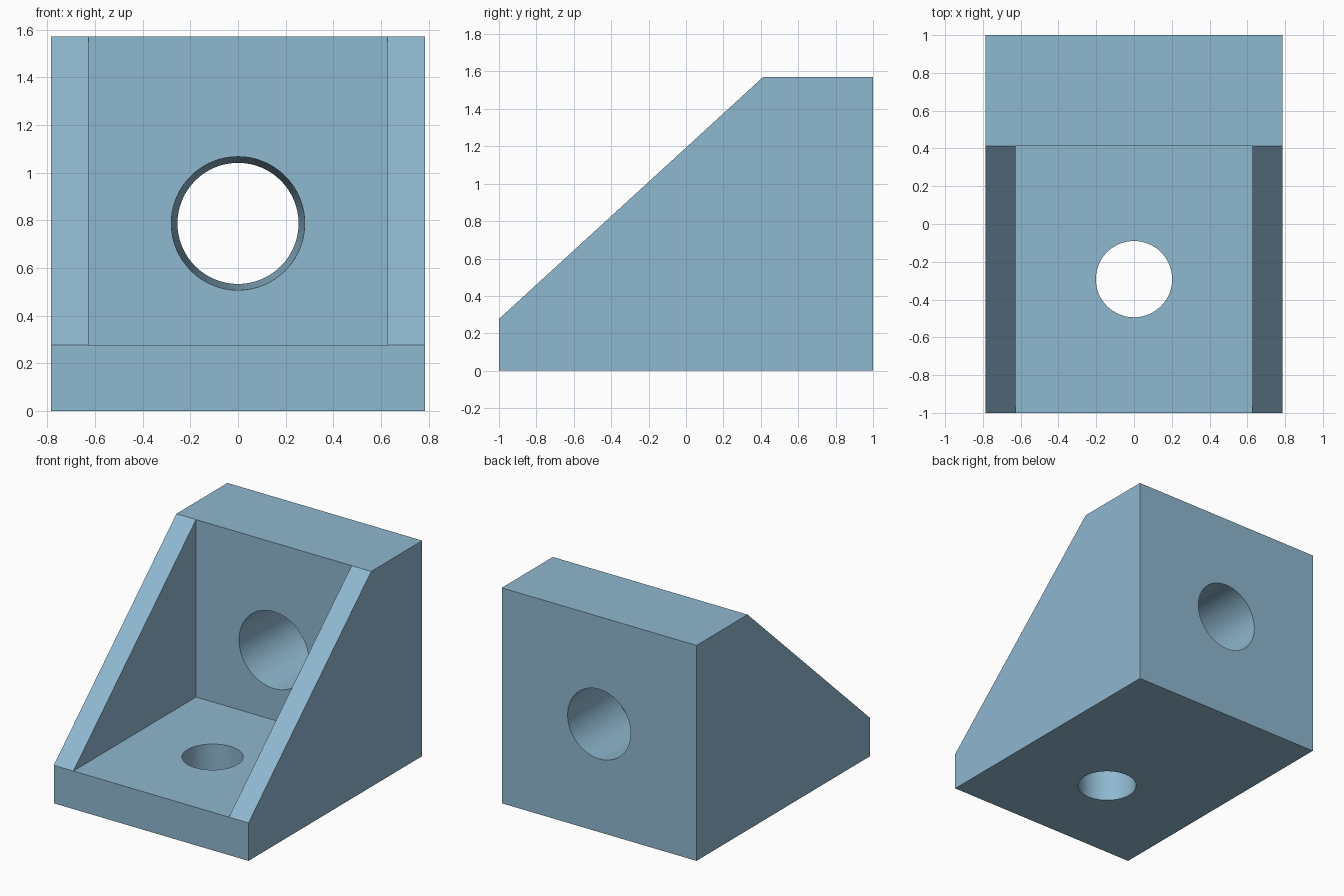
import bpy, bmesh, math
from mathutils import Matrix

if "Cube" in bpy.data.objects:
    bpy.data.objects.remove(bpy.data.objects["Cube"])

HALF_W, INNER_W = 0.785, 0.627      # half widths outside and between the gussets
FLOOR, WALL_Y, TOP = 0.277, 0.412, 1.57

mat = bpy.data.materials.new("steel blue")
mat.diffuse_color = (0.275, 0.479, 0.631, 1)
mat.use_nodes = True
mat.node_tree.nodes["Principled BSDF"].inputs["Base Color"].default_value = mat.diffuse_color


def extrude_x(name, profile, half_w):
    """Solid from a (y, z) side profile, centred on x = 0."""
    bm = bmesh.new()
    face = bm.faces.new([bm.verts.new((-half_w, y, z)) for y, z in profile])
    ext = bmesh.ops.extrude_face_region(bm, geom=[face])
    verts = [g for g in ext["geom"] if isinstance(g, bmesh.types.BMVert)]
    bmesh.ops.translate(bm, verts=verts, vec=(2 * half_w, 0, 0))
    bmesh.ops.recalc_face_normals(bm, faces=bm.faces)
    return link(name, bm)


def cone(name, r1, r2, depth, matrix):
    bm = bmesh.new()
    bmesh.ops.create_cone(bm, cap_ends=True, segments=64, radius1=r1,
                          radius2=r2, depth=depth, matrix=matrix)
    return link(name, bm)


def link(name, bm):
    mesh = bpy.data.meshes.new(name)
    bm.to_mesh(mesh)
    bm.free()
    mesh.materials.append(mat)
    obj = bpy.data.objects.new(name, mesh)
    bpy.context.collection.objects.link(obj)
    return obj


# Bracket body with sloped front
body = extrude_x("corner_bracket", [(-1, 0), (1, 0), (1, TOP), (WALL_Y, TOP), (-1, FLOOR)], HALF_W)

# Pocket between the two gussets
pocket = extrude_x("pocket_cutter", [(-1.5, FLOOR), (WALL_Y, FLOOR), (WALL_Y, 2), (-1.5, 2)], INNER_W)

# Straight bolt hole through the floor
floor_hole = cone("floor_hole_cutter", 0.202, 0.202, 0.6, Matrix.Translation((0, -0.292, 0.1)))

# Tapered bolt hole through the back wall, wider on the inside
wall_len, extra = 1 - WALL_Y, 0.05
slope = (0.28 - 0.254) / wall_len * extra
wall_hole = cone("wall_hole_cutter", 0.28 + slope, 0.254 - slope, wall_len + 2 * extra,
                 Matrix.Translation((0, (1 + WALL_Y) / 2, 0.787)) @ Matrix.Rotation(-math.pi / 2, 4, "X"))

# Cut and apply
bpy.context.view_layer.objects.active = body
body.select_set(True)
for cutter in (pocket, floor_hole, wall_hole):
    mod = body.modifiers.new(cutter.name, "BOOLEAN")
    mod.operation, mod.solver, mod.object = "DIFFERENCE", "EXACT", cutter
    bpy.ops.object.modifier_apply(modifier=mod.name)
for cutter in (pocket, floor_hole, wall_hole):
    bpy.data.objects.remove(cutter)

bpy.ops.object.shade_smooth_by_angle(angle=math.radians(30))
